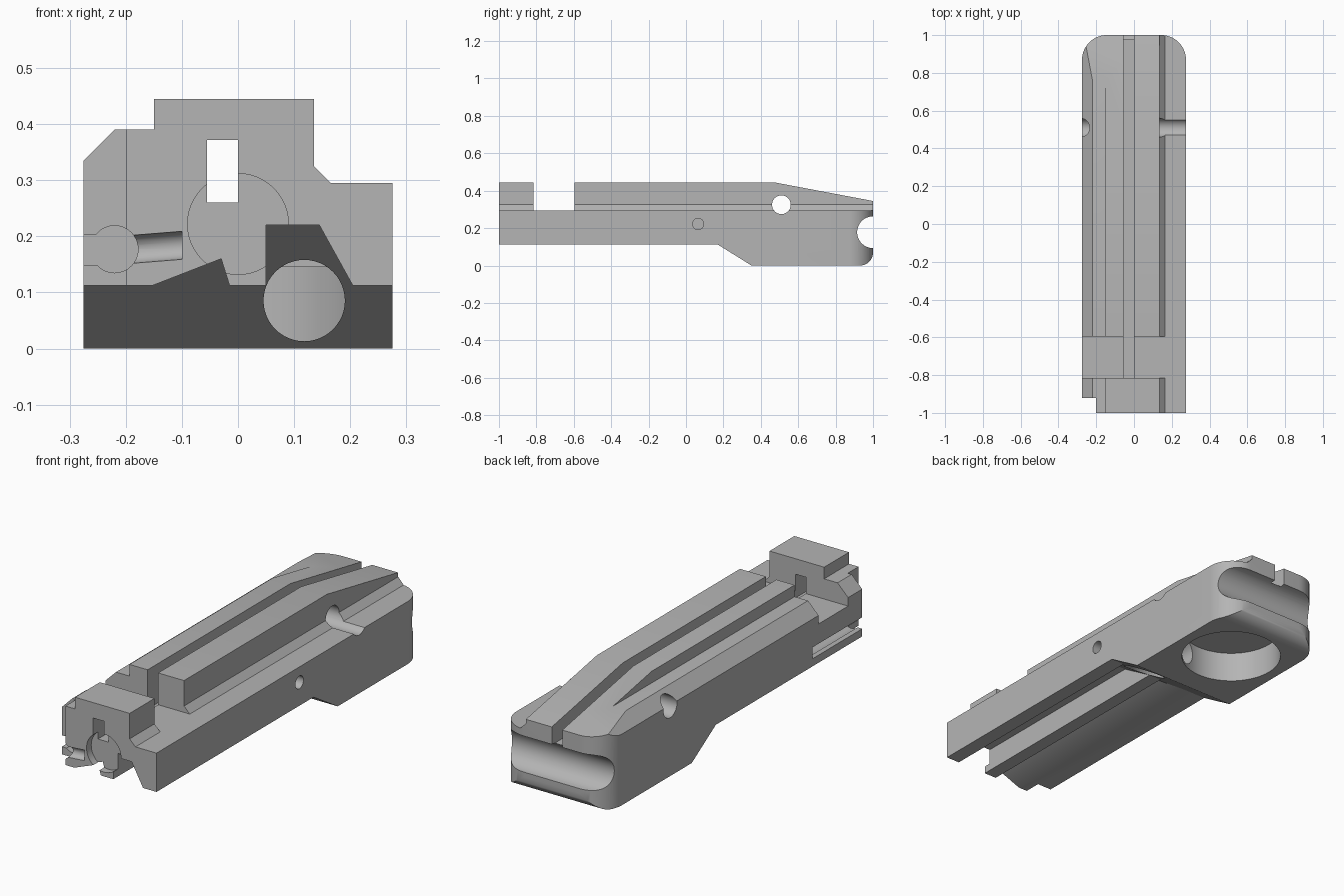
import bpy, bmesh
from math import sin, cos, radians, pi
from mathutils import Vector

if "Cube" in bpy.data.objects:
    bpy.data.objects.remove(bpy.data.objects["Cube"])

grey = bpy.data.materials.new("plain grey")
grey.use_nodes = True
COLOUR = (0.46, 0.46, 0.46, 1)
grey.diffuse_color = COLOUR
grey.node_tree.nodes["Principled BSDF"].inputs["Base Color"].default_value = COLOUR

PLACE = {"x": lambda a, b, t: (t, a, b),
         "y": lambda a, b, t: (a, t, b),
         "z": lambda a, b, t: (a, b, t)}


def prism(name, points, axis, start, end):
    """Extrude a closed profile along an axis; end may be a function of the profile point."""
    stop = end if callable(end) else (lambda a, b: end)
    bm = bmesh.new()
    near = [bm.verts.new(PLACE[axis](a, b, start)) for a, b in points]
    far = [bm.verts.new(PLACE[axis](a, b, stop(a, b))) for a, b in points]
    bm.faces.new(near)
    bm.faces.new(far[::-1])
    n = len(points)
    for i in range(n):
        j = (i + 1) % n
        bm.faces.new((near[j], near[i], far[i], far[j]))
    bmesh.ops.recalc_face_normals(bm, faces=bm.faces)
    mesh = bpy.data.meshes.new(name)
    bm.to_mesh(mesh)
    bm.free()
    mesh.materials.append(grey)
    obj = bpy.data.objects.new(name, mesh)
    bpy.context.collection.objects.link(obj)
    return obj


def arc(a, b, r, first=0, last=360, steps=48):
    count = steps if last - first == 360 else steps + 1
    return [(a + r * cos(radians(first + (last - first) * i / steps)),
             b + r * sin(radians(first + (last - first) * i / steps))) for i in range(count)]


def rect(a0, a1, b0, b1):
    return [(a0, b0), (a1, b0), (a1, b1), (a0, b1)]


def combine(target, tool, operation="DIFFERENCE"):
    mod = target.modifiers.new("shape", "BOOLEAN")
    mod.operation = operation
    mod.solver = "EXACT"
    mod.object = tool
    bpy.context.view_layer.objects.active = target
    bpy.ops.object.modifier_apply(modifier=mod.name)
    bpy.data.objects.remove(tool)


# Main body: cross-section, side outline and rounded plan intersected
section = [(-.275, -.05), (.275, -.05), (.275, .295), (.165, .295), (.135, .325),
           (.135, .445), (-.15, .445), (-.15, .39), (-.22, .39), (-.275, .335)]
side = [(-1, .112), (.17, .112), (.35, 0)] + arc(.93, .07, .07, -90, 0, 12) + \
       [(1, .345), (.47, .445), (.4, .5), (-1, .5)]
plan = [(-.35, -1.1), (.35, -1.1), (.35, .87), (.275, .87)] + arc(.145, .87, .13, 0, 90, 16)[1:] + \
       arc(-.145, .87, .13, 90, 180, 16) + [(-.35, .87)]
side[-2] = (.47, .5)
side[-3] = (.47, .445)
body = prism("body", section, "y", -1.2, 1.2)
combine(body, prism("side_outline", side, "x", -.5, .5), "INTERSECT")
combine(body, prism("rounded_plan", plan, "z", -.2, .7), "INTERSECT")


def slope(a, b):
    """Where the slanted underside lies at height b."""
    return .17 + (.112 - b) * .18 / .112


cuts = [
    # Long slot, closed above at the front block and open behind it
    ("slot", rect(-.055, 0, .26, .372), "y", -1.1, 1.1),
    ("slot_opening", rect(-.055, 0, .30, .6), "y", -.7, 1.1),
    # Cross notch behind the front block
    ("notch", rect(-.815, -.595, .295, .6), "x", -.4, .4),
    # Underside channels that end on the slanted face
    ("wide_channel", [(.05, .09), (.05, .22), (.145, .22), (.217, .09)], "y", -1.1, slope),
    ("small_channel", [(-.21, .09), (-.03, .16), (-.008, .09)], "y", -1.1, slope),
    # Shallow arch in the front face
    ("arch", arc(0, .222, .09), "y", -1.1, -.965),
    # Set-back front corner, with a rail groove along the side
    ("corner_step", rect(-.4, -.2, 0, .6), "y", -1.1, -.92),
    ("rail_bore", arc(-.22, .177, .042, steps=32), "y", -1.1, -.55),
    ("rail_slot", rect(-.4, -.22, .148, .202), "y", -1.1, -.55),
    # Round holes through and into the sides
    ("cross_hole", arc(.51, .325, .05), "x", -.4, .4),
    ("pin_hole", arc(.065, .222, .03, steps=24), "x", .16, .4),
    ("rear_groove", arc(1, .178, .085), "x", -.4, .4),
    # Round pocket under the rear block and the bore leading to it
    ("pocket", arc(0, .69, .225, steps=64), "z", -.1, .145),
    ("pocket_bore", arc(.118, .0855, .0725), "y", .05, .62),
]
for cut in cuts:
    combine(body, prism(*cut))

# Slightly tilted locking groove across the front face
groove = prism("lock_groove", arc(-1, 0, .025, steps=24), "x", -.05, .05)
for v in groove.data.vertices:
    v.co += Vector((-.15, 0, .18 + .08 * v.co.x))
combine(body, groove)

bpy.ops.object.select_all(action="DESELECT")
body.select_set(True)
bpy.context.view_layer.objects.active = body
bpy.ops.object.shade_smooth_by_angle(angle=pi / 6)
